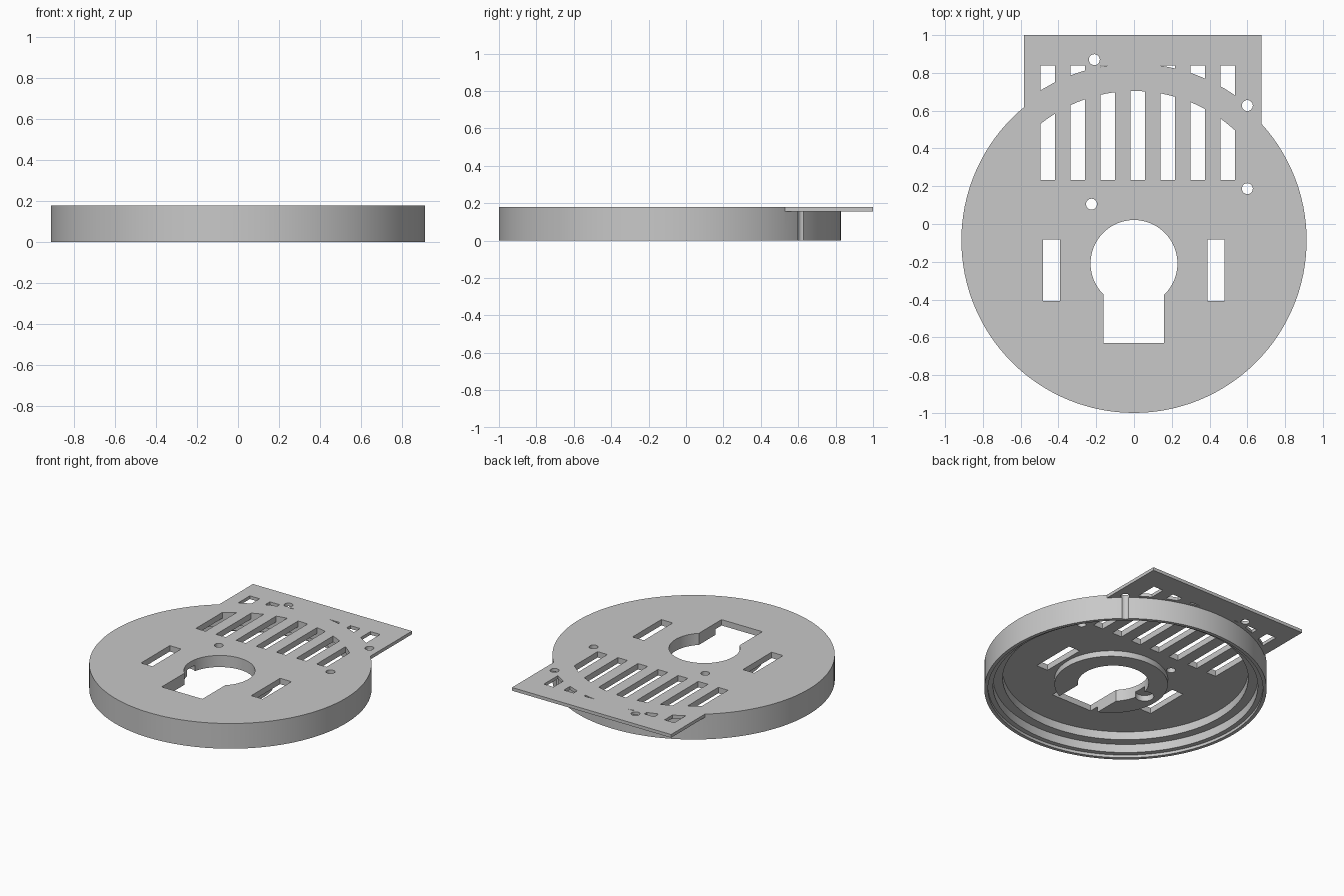
import bpy, bmesh, math
from mathutils import Matrix, Vector

old = bpy.data.objects.get("Cube")
if old:
    bpy.data.objects.remove(old, do_unlink=True)

CY = -0.086      # disc centre in y
R = 0.914        # disc radius
TOP = 0.18       # top face height
FLOOR = 0.138    # underside of the top wall
KEY_Y = -0.209   # keyhole centre in y

grey = bpy.data.materials.new("plain grey")
grey.use_nodes = True
grey.diffuse_color = (0.58, 0.58, 0.58, 1)
grey.node_tree.nodes["Principled BSDF"].inputs["Base Color"].default_value = (0.58, 0.58, 0.58, 1)


def make(name, bm):
    bmesh.ops.recalc_face_normals(bm, faces=bm.faces)
    mesh = bpy.data.meshes.new(name)
    bm.to_mesh(mesh)
    bm.free()
    mesh.materials.append(grey)
    ob = bpy.data.objects.new(name, mesh)
    bpy.context.collection.objects.link(ob)
    return ob


def boxes(name, bounds):
    bm = bmesh.new()
    for lo, hi in bounds:
        lo, hi = Vector(lo), Vector(hi)
        m = Matrix.Translation((lo + hi) / 2) @ Matrix.Diagonal((*(hi - lo), 1))
        bmesh.ops.create_cube(bm, size=1, matrix=m)
    return make(name, bm)


def cylinders(name, centres, r, z0, z1, seg):
    bm = bmesh.new()
    for x, y in centres:
        bmesh.ops.create_cone(bm, cap_ends=True, segments=seg, radius1=r, radius2=r,
                              depth=z1 - z0, matrix=Matrix.Translation((x, y, (z0 + z1) / 2)))
    return make(name, bm)


def lathe(name, profile, closed=False, seg=128):
    bm = bmesh.new()
    vs = [bm.verts.new((r, 0, z)) for r, z in profile]
    pairs = list(zip(vs, vs[1:])) + ([(vs[-1], vs[0])] if closed else [])
    edges = [bm.edges.new(p) for p in pairs]
    bmesh.ops.spin(bm, geom=vs + edges, cent=(0, 0, 0), axis=(0, 0, 1),
                   angle=math.tau, steps=seg)
    bmesh.ops.remove_doubles(bm, verts=bm.verts, dist=1e-4)
    bmesh.ops.translate(bm, verts=bm.verts, vec=(0, CY, 0))
    return make(name, bm)


def combine(ob, tool, operation):
    mod = ob.modifiers.new(operation.lower(), 'BOOLEAN')
    mod.operation = operation
    mod.solver = 'EXACT'
    mod.object = tool
    bpy.context.view_layer.update()
    result = bpy.data.meshes.new_from_object(ob.evaluated_get(bpy.context.evaluated_depsgraph_get()))
    ob.modifiers.clear()
    ob.data = result
    bpy.data.objects.remove(tool, do_unlink=True)


# Round cover with a stepped rim underneath
cover = lathe("round_cover", [(0, TOP), (R, TOP), (R, 0), (0.89, 0), (0.89, 0.02), (0.857, 0.02),
                              (0.857, 0.08), (0.795, 0.08), (0.795, FLOOR), (0, FLOOR)])

# Boss around the keyhole, with a round pocket in its underside
boss = cylinders("boss", [(0, -0.23)], 0.367, 0.097, 0.16, 96)
combine(boss, cylinders("boss_pocket", [(-0.265, KEY_Y)], 0.06, 0, FLOOR, 32), 'DIFFERENCE')
combine(cover, boss, 'UNION')

# Thin rear plate
combine(cover, boxes("rear_plate", [((-0.582, 0.3, 0.157), (0.675, 1, TOP))]), 'UNION')

# Vent slots, interrupted by the solid rim band
slots = boxes("vent_slots", [((-0.495 + 0.159 * i, 0.232, -0.1), (-0.418 + 0.159 * i, 0.84, 0.3))
                             for i in range(7)])
band = lathe("rim_band", [(0.79, -0.2), (0.935, -0.2), (0.935, 0.4), (0.79, 0.4)], closed=True)
combine(slots, band, 'DIFFERENCE')
combine(cover, slots, 'DIFFERENCE')

# Keyhole
combine(cover, cylinders("keyhole_round", [(0, KEY_Y)], 0.23, -0.1, 0.3, 64), 'DIFFERENCE')
combine(cover, boxes("keyhole_slot", [((-0.162, -0.63, -0.1), (0.16, -0.25, 0.3))]), 'DIFFERENCE')

# Side slots
combine(cover, boxes("side_slots", [((x - 0.045, -0.407, -0.1), (x + 0.045, -0.082, 0.3))
                                    for x in (-0.437, 0.435)]), 'DIFFERENCE')

# Screw holes
combine(cover, cylinders("screw_holes", [(-0.21, 0.87), (0.6, 0.627), (0.6, 0.187), (-0.225, 0.105)],
                         0.029, -0.1, 0.3, 24), 'DIFFERENCE')

bpy.ops.object.select_all(action='DESELECT')
cover.select_set(True)
bpy.context.view_layer.objects.active = cover
bpy.ops.object.shade_smooth_by_angle(angle=math.radians(30))
